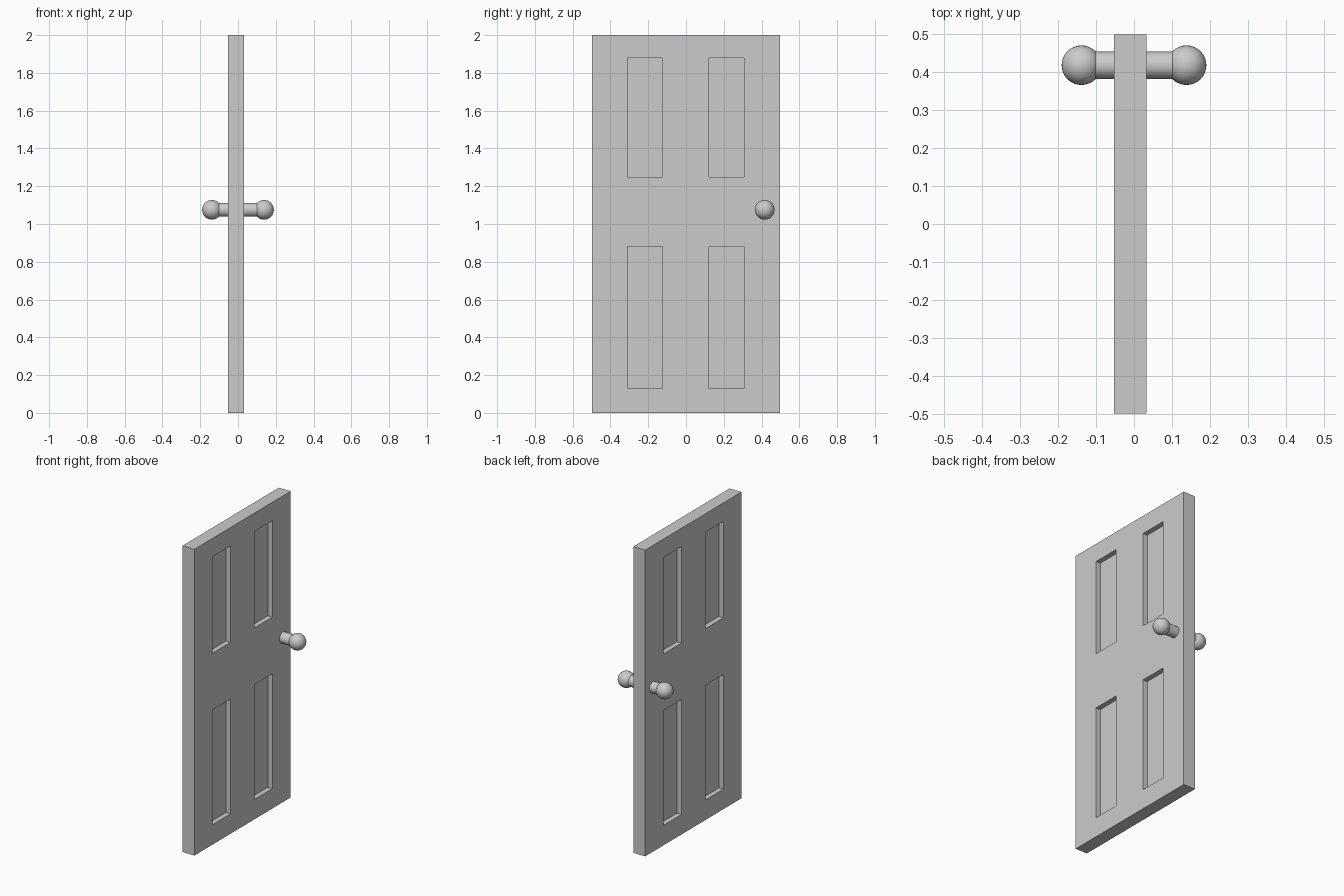
import bpy, bmesh, math
from mathutils import Vector

if "Cube" in bpy.data.objects:
    bpy.data.objects.remove(bpy.data.objects["Cube"])

X0, X1 = -0.053, 0.033            # back and front of the slab
HALF_W, HEIGHT = 0.497, 2.0
COLS = [(-0.31, -0.125), (0.122, 0.307)]
ROWS = [(0.13, 0.88), (1.25, 1.88)]
DEPTH = 0.033
KNOB_Y, KNOB_Z = 0.417, 1.075


def inside(v, ranges):
    return any(a < v < b for a, b in ranges)


# Door slab, sliced along the panel edges, with panels sunk on both sides
bm = bmesh.new()
bmesh.ops.create_cube(bm, size=1)
for v in bm.verts:
    v.co = Vector((X1 if v.co.x > 0 else X0, v.co.y * 2 * HALF_W, (v.co.z + 0.5) * HEIGHT))
for axis, ranges in ((1, COLS), (2, ROWS)):
    normal = Vector((0, 0, 0))
    normal[axis] = 1
    for cut in (c for r in ranges for c in r):
        bmesh.ops.bisect_plane(bm, geom=bm.verts[:] + bm.edges[:] + bm.faces[:],
                               plane_co=normal * cut, plane_no=normal)
bm.normal_update()
panels = []
for f in bm.faces:
    c = f.calc_center_median()
    if abs(f.normal.x) > 0.9 and inside(c.y, COLS) and inside(c.z, ROWS):
        panels.append(f)
for f in bmesh.ops.extrude_discrete_faces(bm, faces=panels)["faces"]:
    side = 1 if f.calc_center_median().x > 0 else -1
    bmesh.ops.translate(bm, verts=f.verts[:], vec=(-side * DEPTH, 0, 0))
bmesh.ops.recalc_face_normals(bm, faces=bm.faces[:])
mesh = bpy.data.meshes.new("door_slab")
bm.to_mesh(mesh)
bm.free()
bpy.context.collection.objects.link(bpy.data.objects.new("door_slab", mesh))


def finish(name):
    bpy.context.object.name = name
    bpy.ops.object.shade_smooth_by_angle(angle=math.radians(35))


# Spindle running through the slab
bpy.ops.mesh.primitive_cylinder_add(vertices=32, radius=0.036, depth=0.276,
                                    location=(0, KNOB_Y, KNOB_Z), rotation=(0, math.pi / 2, 0))
finish("knob_spindle")

# Round knobs on either side
for side, name in ((-1, "knob_back"), (1, "knob_front")):
    bpy.ops.mesh.primitive_uv_sphere_add(segments=32, ring_count=16, radius=0.052,
                                         location=(side * 0.138, KNOB_Y, KNOB_Z),
                                         rotation=(0, math.pi / 2, 0))
    finish(name)
